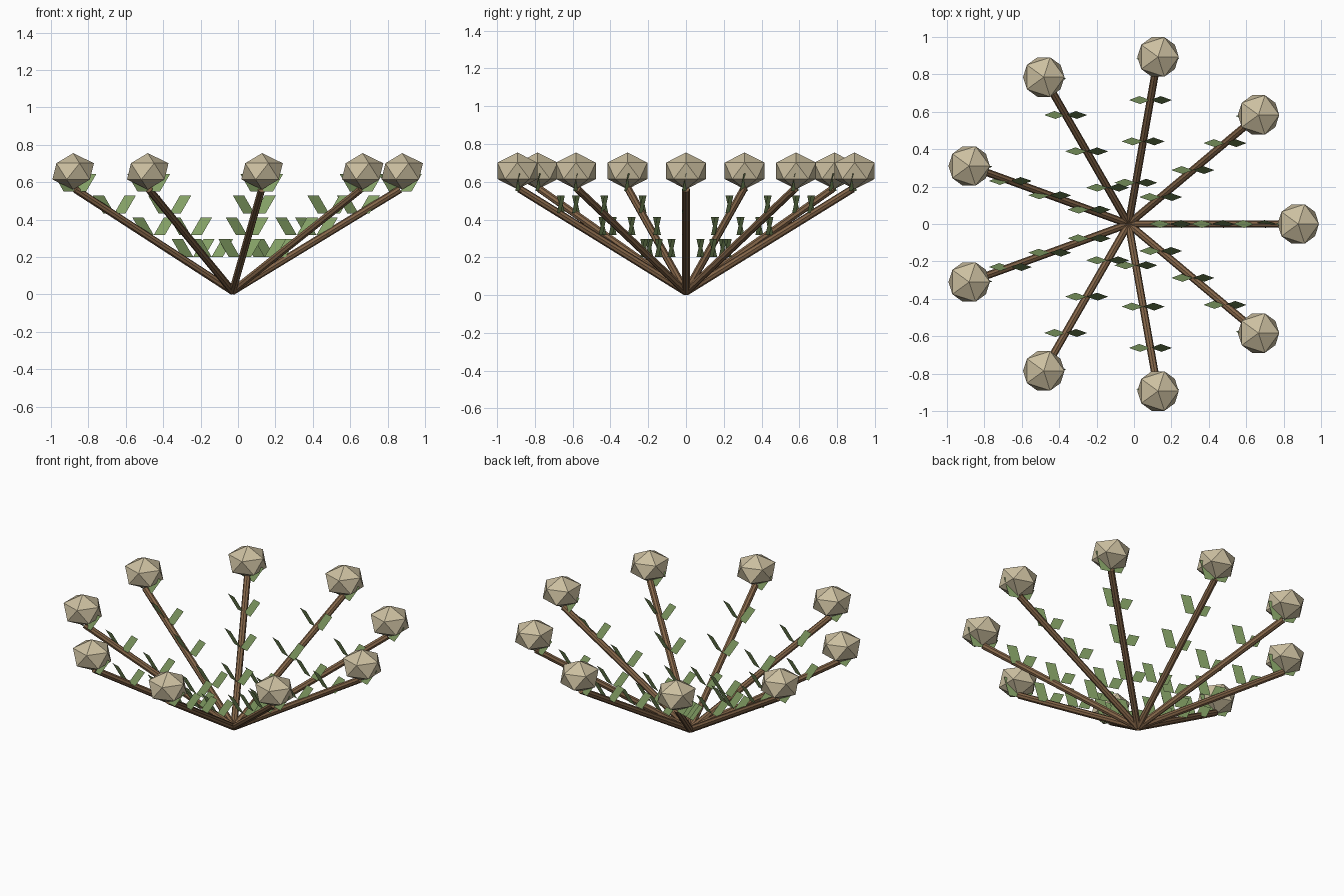
import bpy
import bmesh
from math import radians, cos, sin
from mathutils import Vector, Matrix

cube = bpy.data.objects.get("Cube")
if cube:
    bpy.data.objects.remove(cube)


def material(name, rgb):
    mat = bpy.data.materials.new(name)
    mat.use_nodes = True
    color = (*rgb, 1)
    mat.diffuse_color = color
    mat.node_tree.nodes["Principled BSDF"].inputs["Base Color"].default_value = color
    return mat


BROWN = material("bark_brown", (0.23, 0.13, 0.065))
GREEN = material("leaf_green", (0.23, 0.35, 0.13))
CREAM = material("bloom_cream", (0.60, 0.52, 0.35))

STEMS = 9
SPREAD = 0.907
ROOT = Vector((-0.029, 0, 0.017))


def add_object(name, bm, mat):
    mesh = bpy.data.meshes.new(name)
    bm.to_mesh(mesh)
    bm.free()
    mesh.materials.append(mat)
    obj = bpy.data.objects.new(name, mesh)
    bpy.context.collection.objects.link(obj)


def add_stem(name, start, end):
    # Straight faceted rod between two points
    axis = end - start
    turn = axis.to_track_quat("Z", "Y").to_matrix().to_4x4()
    bm = bmesh.new()
    bmesh.ops.create_cone(bm, cap_ends=True, segments=8, radius1=0.02, radius2=0.02,
                          depth=axis.length,
                          matrix=Matrix.Translation((start + end) / 2) @ turn)
    add_object(name, bm, BROWN)


def add_leaves(name, direction):
    # Four pairs of tilted diamond leaves, each pair a half turn apart
    bm = bmesh.new()
    outline = [(0, 0, 0), (0.06, -0.021, 0), (0.115, 0, 0.095), (0.055, 0.021, 0.095)]
    for step in (0.25, 0.5, 0.75, 1):
        base = direction * (SPREAD - 0.01) * step
        base += Vector((ROOT.x, 0, 0.085 + 0.465 * step))
        for side in (1, -1):
            verts = [bm.verts.new(base + Vector((side * x, side * y, z)))
                     for x, y, z in outline]
            bm.faces.new(verts)
    add_object(name, bm, GREEN)


def add_bloom(name, center):
    # Slightly flattened twenty-sided flower head
    bm = bmesh.new()
    bmesh.ops.create_icosphere(bm, subdivisions=1, radius=0.124,
                               matrix=Matrix.Translation(center)
                               @ Matrix.Diagonal((1, 1, 0.785, 1)))
    add_object(name, bm, CREAM)


# Ring of stems fanning out from the root
for i in range(STEMS):
    angle = radians(360 / STEMS * i)
    direction = Vector((cos(angle), sin(angle), 0))
    tip = ROOT + direction * (SPREAD - 0.012) + Vector((0, 0, 0.545))
    add_stem(f"stem_{i + 1}", ROOT, tip)
    add_leaves(f"leaves_{i + 1}", direction)
    add_bloom(f"bloom_{i + 1}", direction * SPREAD + Vector((ROOT.x, 0, 0.658)))
